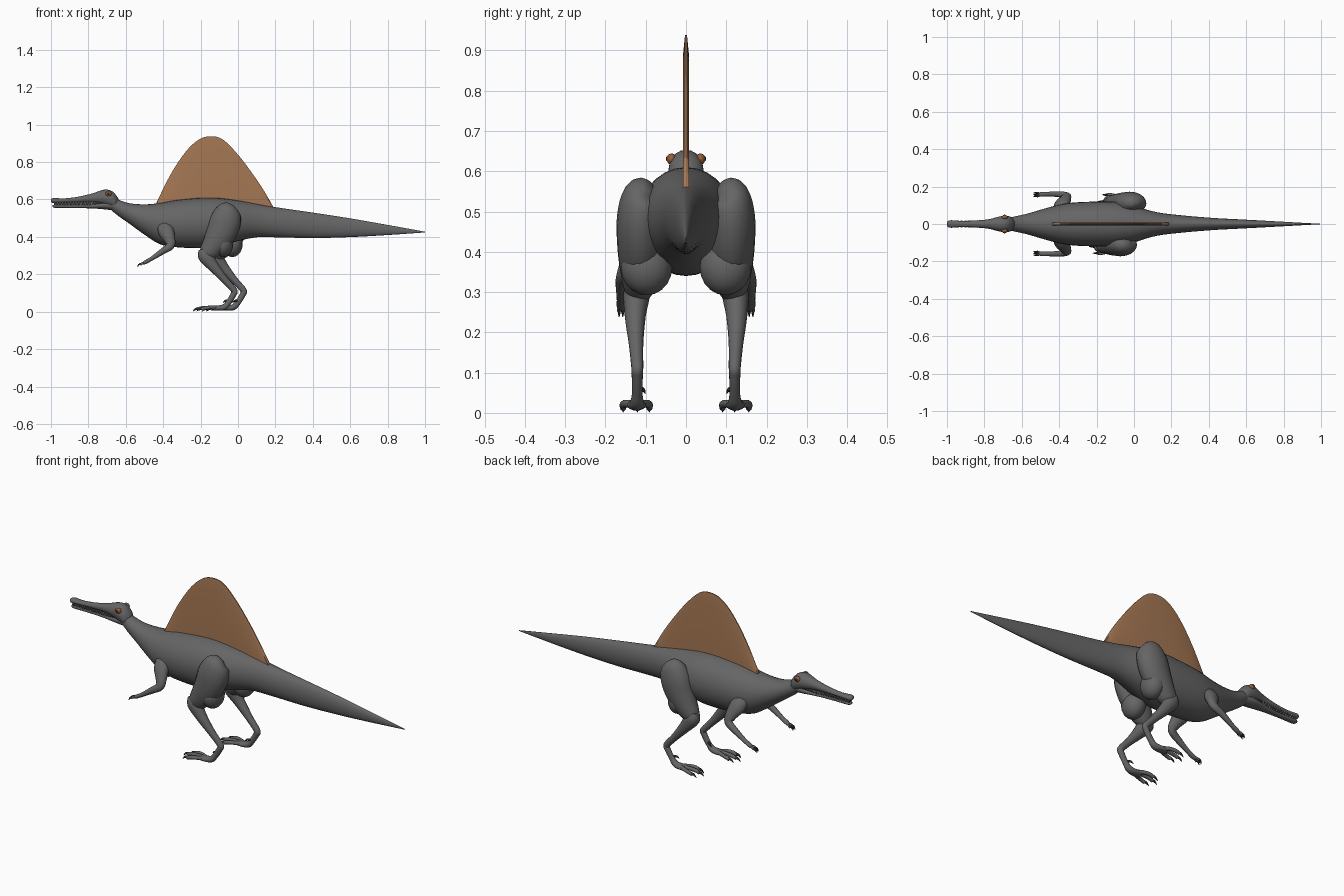
import bpy, bmesh, math
from mathutils import Vector


def material(name, rgb):
    m = bpy.data.materials.new(name)
    m.diffuse_color = (*rgb, 1)
    return m


SKIN = material("grey_skin", (0.13, 0.13, 0.13))
SAIL = material("tan_sail", (0.37, 0.18, 0.085))
CLAW = material("dark_claw", (0.025, 0.025, 0.025))
EYE = material("amber_eye", (0.30, 0.11, 0.04))
TOOTH = material("pale_tooth", (0.55, 0.53, 0.46))
MOUTH = material("dark_mouth", (0.045, 0.035, 0.035))


def finish(name, bm, mat):
    bmesh.ops.recalc_face_normals(bm, faces=bm.faces)
    me = bpy.data.meshes.new(name)
    bm.to_mesh(me)
    bm.free()
    me.materials.append(mat)
    ob = bpy.data.objects.new(name, me)
    bpy.context.collection.objects.link(ob)
    bpy.ops.object.select_all(action='DESELECT')
    ob.select_set(True)
    bpy.context.view_layer.objects.active = ob
    bpy.ops.object.shade_smooth_by_angle(angle=math.radians(50))
    return ob


def smooth_rows(rows, steps):
    """Catmull-Rom interpolation of rows of numbers."""
    out = []
    for i in range(len(rows) - 1):
        p = [rows[max(i - 1, 0)], rows[i], rows[i + 1], rows[min(i + 2, len(rows) - 1)]]
        for s in range(steps):
            t = s / steps
            out.append([0.5 * (2 * b + (c - a) * t + (2 * a - 5 * b + 4 * c - d) * t * t
                               + (3 * b - a - 3 * c + d) * t ** 3) for a, b, c, d in zip(*p)])
    out.append(list(rows[-1]))
    return out


def tube(name, rows, mat, steps=4, sides=16, upright=False):
    """Skin elliptical rings; rows are x, y, z, side radius, height radius."""
    rows = smooth_rows(rows, steps)
    bm = bmesh.new()
    rings = []
    for i, (x, y, z, a, b) in enumerate(rows):
        tan = Vector(rows[min(i + 1, len(rows) - 1)][:3]) - Vector(rows[max(i - 1, 0)][:3])
        tan = Vector((1, 0, 0)) if upright else tan.normalized()
        side = (Vector((0, 1, 0)) - tan * tan.y).normalized()
        up = tan.cross(side)
        rings.append([bm.verts.new(Vector((x, y, z))
                      + side * max(a, .0008) * math.cos(k * math.tau / sides)
                      + up * max(b, .0008) * math.sin(k * math.tau / sides)) for k in range(sides)])
    for r, q in zip(rings, rings[1:]):
        for k in range(sides):
            j = (k + 1) % sides
            bm.faces.new((r[k], r[j], q[j], q[k]))
    bm.faces.new(rings[0])
    bm.faces.new(rings[-1])
    return finish(name, bm, mat)


def hull(name, rows, mat, **kw):
    """Upright sections given as x, top, bottom, half width."""
    return tube(name, [(x, 0, (t + b) / 2, w, (t - b) / 2) for x, t, b, w in rows],
                mat, upright=True, **kw)


def ball(name, loc, size, mat):
    bm = bmesh.new()
    bmesh.ops.create_uvsphere(bm, u_segments=16, v_segments=10, radius=1)
    bmesh.ops.scale(bm, vec=size, verts=bm.verts)
    bmesh.ops.translate(bm, vec=loc, verts=bm.verts)
    return finish(name, bm, mat)


# Neck, torso and tail
hull("body", [
    (-0.68, .625, .545, .030), (-0.64, .600, .512, .040), (-0.58, .580, .470, .053),
    (-0.50, .574, .412, .076), (-0.42, .581, .362, .098), (-0.33, .597, .345, .114),
    (-0.20, .609, .340, .120), (-0.10, .608, .350, .118), (0.00, .595, .378, .098),
    (0.10, .577, .398, .068), (0.20, .559, .398, .052), (0.40, .530, .394, .034),
    (0.60, .499, .399, .023), (0.80, .464, .410, .012), (1.00, .428, .424, .001)],
    SKIN, sides=28)

# Head with long snout, mouth core and lower jaw
hull("head", [
    (-1.00, .600, .588, .010), (-0.985, .608, .580, .020), (-0.93, .606, .583, .017),
    (-0.86, .614, .584, .018), (-0.78, .632, .582, .025), (-0.72, .652, .570, .040),
    (-0.68, .648, .555, .043), (-0.655, .627, .545, .036), (-0.64, .605, .54, .02)],
    SKIN, sides=20)
hull("mouth_core", [(-0.985, .59, .562, .011), (-0.85, .592, .562, .013),
                    (-0.72, .60, .562, .028)], MOUTH, sides=12)
hull("lower_jaw", [
    (-0.992, .569, .560, .008), (-0.975, .573, .555, .017), (-0.90, .572, .554, .015),
    (-0.80, .574, .553, .021), (-0.72, .588, .548, .034), (-0.66, .60, .54, .032)],
    SKIN, sides=16)

# Sail: thin fin that narrows towards its rim
outline = smooth_rows([(-.435, .585), (-.36, .735), (-.28, .855), (-.21, .92), (-.145, .938),
                       (-.08, .92), (0, .84), (.08, .735), (.14, .645), (.19, .557)], 4)
bm = bmesh.new()
columns = []
for x, z in outline:
    base = .545
    pts = [(h, base + (z - base) * f) for h, f in ((.008, 0), (.008, .86), (.0025, 1))]
    columns.append([bm.verts.new((x, h, zz)) for h, zz in pts]
                   + [bm.verts.new((x, -h, zz)) for h, zz in reversed(pts)])
for c, d in zip(columns, columns[1:]):
    for k in range(6):
        j = (k + 1) % 6
        bm.faces.new((c[k], c[j], d[j], d[k]))
bm.faces.new(columns[0])
bm.faces.new(columns[-1])
finish("sail", bm, SAIL)

for s, side in ((-1, "right"), (1, "left")):
    # Eyes
    ball(side + "_eye", (-.692, s * .036, .630), (.017, .012, .014), EYE)
    ball(side + "_pupil", (-.693, s * .043, .631), (.008, .007, .008), CLAW)

    # Teeth along both jaws
    bm = bmesh.new()
    for i in range(15):
        x = -.98 + i * .0145
        for z, dz in ((.588, -.017), (.569, .014)):
            y = s * (.014 + .006 * i / 15)
            dx = 0 if dz < 0 else .007
            r = [bm.verts.new((x + dx + a, y + b, z)) for a, b in ((-.004, 0), (0, .003), (.004, 0), (0, -.003))]
            tip = bm.verts.new((x + dx, y, z + dz))
            for k in range(4):
                bm.faces.new((r[k], r[(k + 1) % 4], tip))
    finish(side + "_teeth", bm, TOOTH)

    # Arm and hand
    tube(side + "_arm", [
        (-.405, s * .075, .470, .020, .030), (-.385, s * .105, .430, .030, .042),
        (-.365, s * .135, .385, .024, .030), (-.362, s * .152, .352, .018, .022),
        (-.400, s * .159, .325, .016, .017), (-.460, s * .160, .285, .012, .011),
        (-.495, s * .159, .265, .013, .010), (-.508, s * .158, .257, .008, .006)], SKIN)
    for i in (-1, 0, 1):
        y = .157 + i * .009
        tube(side + "_finger", [(-.49, s * .157, .266, .005, .006), (-.513, s * y, .258, .005, .006),
                                (-.522, s * y, .250, .004, .005)], SKIN, sides=8)
        tube(side + "_finger_claw", [(-.515, s * y, .257, .005, .006), (-.530, s * y, .252, .004, .004),
                                     (-.538, s * y, .238, .001, .001)], CLAW, sides=8)

    # Legs, one set slightly further back than the other
    d = .035 if s > 0 else -.015
    tube(side + "_thigh", [
        (d - .025, s * .09, .565, .015, .02), (d - .035, s * .105, .545, .048, .062),
        (d - .05, s * .112, .49, .059, .082), (d - .075, s * .113, .42, .058, .080),
        (d - .115, s * .113, .355, .051, .064), (d - .15, s * .116, .310, .038, .046),
        (d - .172, s * .118, .280, .018, .022)], SKIN, sides=20)
    ball(side + "_thigh_muscle", (d - .065, s * .098, .362), (.055, .064, .070), SKIN)
    tube(side + "_shin", [
        (d - .178, s * .120, .335, .020, .020), (d - .160, s * .122, .300, .033, .040),
        (d - .115, s * .126, .240, .026, .029), (d - .055, s * .124, .170, .018, .019),
        (d - .006, s * .121, .115, .015, .017), (d - .008, s * .121, .095, .014, .016),
        (d - .035, s * .121, .050, .013, .015), (d - .060, s * .122, .024, .018, .016),
        (d - .100, s * .123, .019, .024, .013), (d - .125, s * .123, .016, .018, .009)], SKIN)
    for y, reach in ((.091, -.180), (.121, -.200), (.156, -.180)):
        x = d + reach
        tube(side + "_toe", [
            (d - .085, s * .122, .020, .012, .012), (d - .125, s * (y * .7 + .037), .023, .010, .010),
            (x + .022, s * y, .020, .009, .010), (x, s * y, .013, .008, .009)], SKIN, sides=10)
        tube(side + "_toe_claw", [
            (x + .008, s * y, .018, .007, .008), (x - .012, s * y, .014, .005, .006),
            (x - .026, s * y, .002, .001, .001)], CLAW, sides=8)
    # Small raised inner toe
    tube(side + "_inner_toe", [
        (d - .035, s * .118, .056, .006, .007), (d - .052, s * .107, .058, .005, .006),
        (d - .066, s * .101, .048, .001, .001)], CLAW, sides=8)
